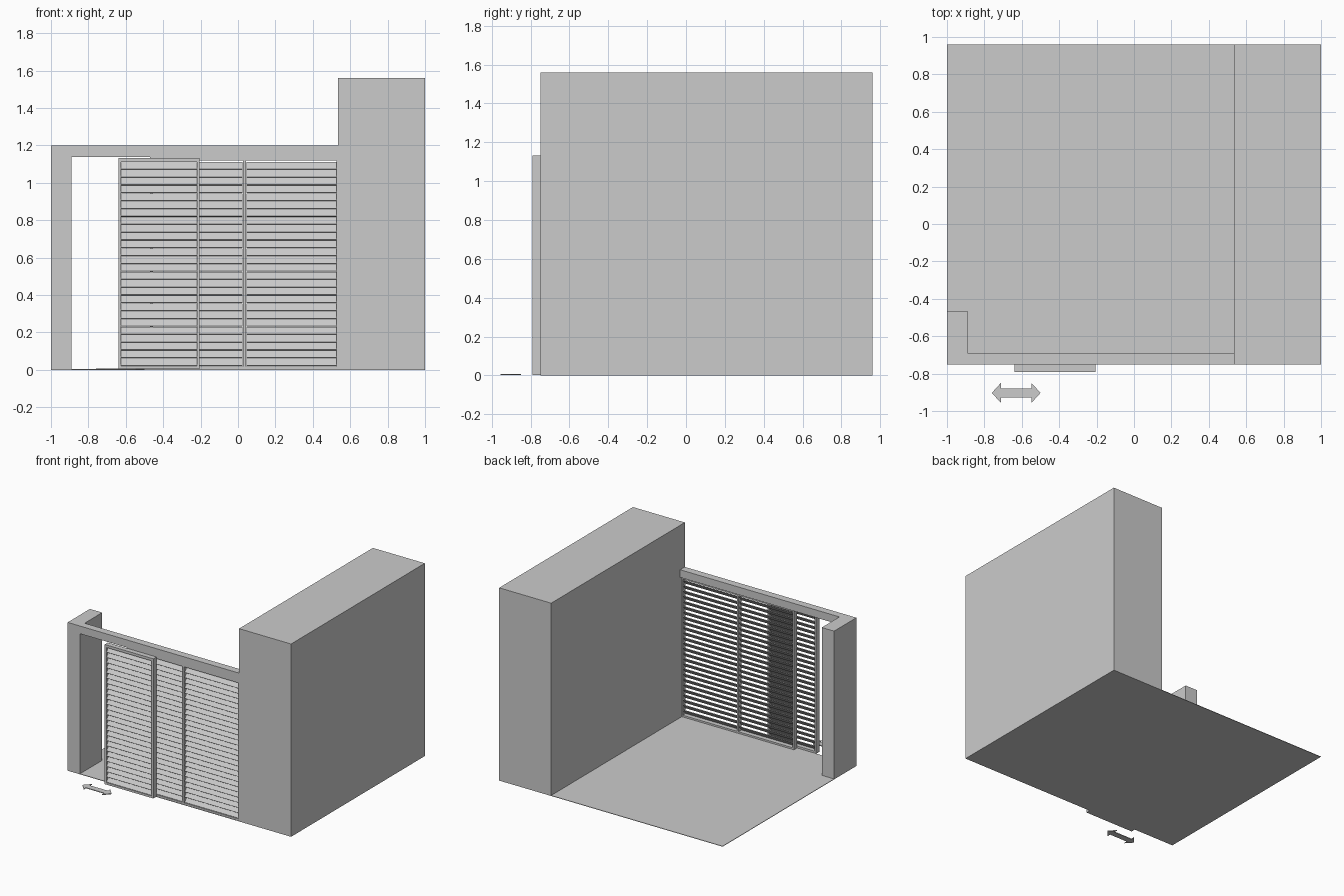
import bpy, bmesh, math
from mathutils import Matrix, Vector

if "Cube" in bpy.data.objects:
    bpy.data.objects.remove(bpy.data.objects["Cube"])

gray = bpy.data.materials.new("light_gray")
gray.diffuse_color = (0.6, 0.6, 0.6, 1)
gray.use_nodes = True
gray.node_tree.nodes["Principled BSDF"].inputs["Base Color"].default_value = gray.diffuse_color


def finish(name, bm):
    bmesh.ops.recalc_face_normals(bm, faces=bm.faces)
    mesh = bpy.data.meshes.new(name)
    bm.to_mesh(mesh)
    bm.free()
    mesh.materials.append(gray)
    obj = bpy.data.objects.new(name, mesh)
    bpy.context.collection.objects.link(obj)
    return obj


def add_box(bm, x0, x1, y0, y1, z0, z1, tilt=0.0):
    """Add a box between two corners, tilted about its own x axis."""
    centre = Vector(((x0 + x1) / 2, (y0 + y1) / 2, (z0 + z1) / 2))
    size = Matrix.Diagonal((x1 - x0, y1 - y0, z1 - z0, 1))
    matrix = Matrix.Translation(centre) @ Matrix.Rotation(tilt, 4, 'X') @ size
    bmesh.ops.create_cube(bm, size=1, matrix=matrix)


def boxes(name, *dims):
    bm = bmesh.new()
    for d in dims:
        add_box(bm, *d)
    return finish(name, bm)


def slats(name, x0, x1, y, z0, z1, count=26):
    """Louvre blades: lower edge to the front, upper edge to the back."""
    bm = bmesh.new()
    pitch = (z1 - z0) / count
    for i in range(count):
        z = z0 + pitch * (i + 0.5)
        add_box(bm, x0, x1, y - 0.025, y + 0.025, z - 0.0025, z + 0.0025,
                math.radians(50))
    return finish(name, bm)


# Building shell
boxes("floor", (-1, 1, -0.75, 0.96, 0, 0.004))
boxes("side_wall", (0.535, 1, -0.75, 0.96, 0.004, 1.56))
boxes("corner_post", (-1, -0.89, -0.75, -0.465, 0.004, 1.2))
boxes("lintel", (-0.89, 0.535, -0.75, -0.69, 1.138, 1.2))

# Fixed louvre screen in the opening
FY0, FY1 = -0.748, -0.71
boxes("fixed_frame",
      (-0.47, 0.535, FY0, FY1, 1.118, 1.138),
      (-0.47, 0.535, FY0, FY1, 0.004, 0.018),
      (-0.47, -0.455, FY0, FY1, 0.018, 1.118),
      (0.028, 0.042, FY0, FY1, 0.018, 1.118),
      (0.526, 0.535, FY0, FY1, 0.018, 1.118))
slats("fixed_slats_left", -0.455, 0.024, -0.729, 0.02, 1.112)
slats("fixed_slats_right", 0.046, 0.526, -0.729, 0.02, 1.112)

# Sliding louvre panel in front
SY0, SY1 = -0.79, -0.75
boxes("sliding_frame",
      (-0.64, -0.205, SY0, SY1, 1.112, 1.133),
      (-0.64, -0.205, SY0, SY1, 0.003, 0.02),
      (-0.64, -0.625, SY0, SY1, 0.02, 1.112),
      (-0.22, -0.205, SY0, SY1, 0.02, 1.112))
slats("sliding_slats", -0.625, -0.22, -0.77, 0.02, 1.112)

# Double-headed arrow lying on the ground
half = [(0.0, 0.024), (0.082, 0.024), (0.082, 0.053), (0.13, 0.0)]
right = half[1:] + [(x, -y) for x, y in half[-2:0:-1]]
outline = right + [(-x, -y) for x, y in right]
bm = bmesh.new()
face = bm.faces.new([bm.verts.new((x - 0.63, y - 0.903, 0.002)) for x, y in outline])
ext = bmesh.ops.extrude_face_region(bm, geom=[face], use_keep_orig=True)
bmesh.ops.translate(bm, vec=(0, 0, 0.006),
                    verts=[v for v in ext["geom"] if isinstance(v, bmesh.types.BMVert)])
finish("slide_arrow", bm)
